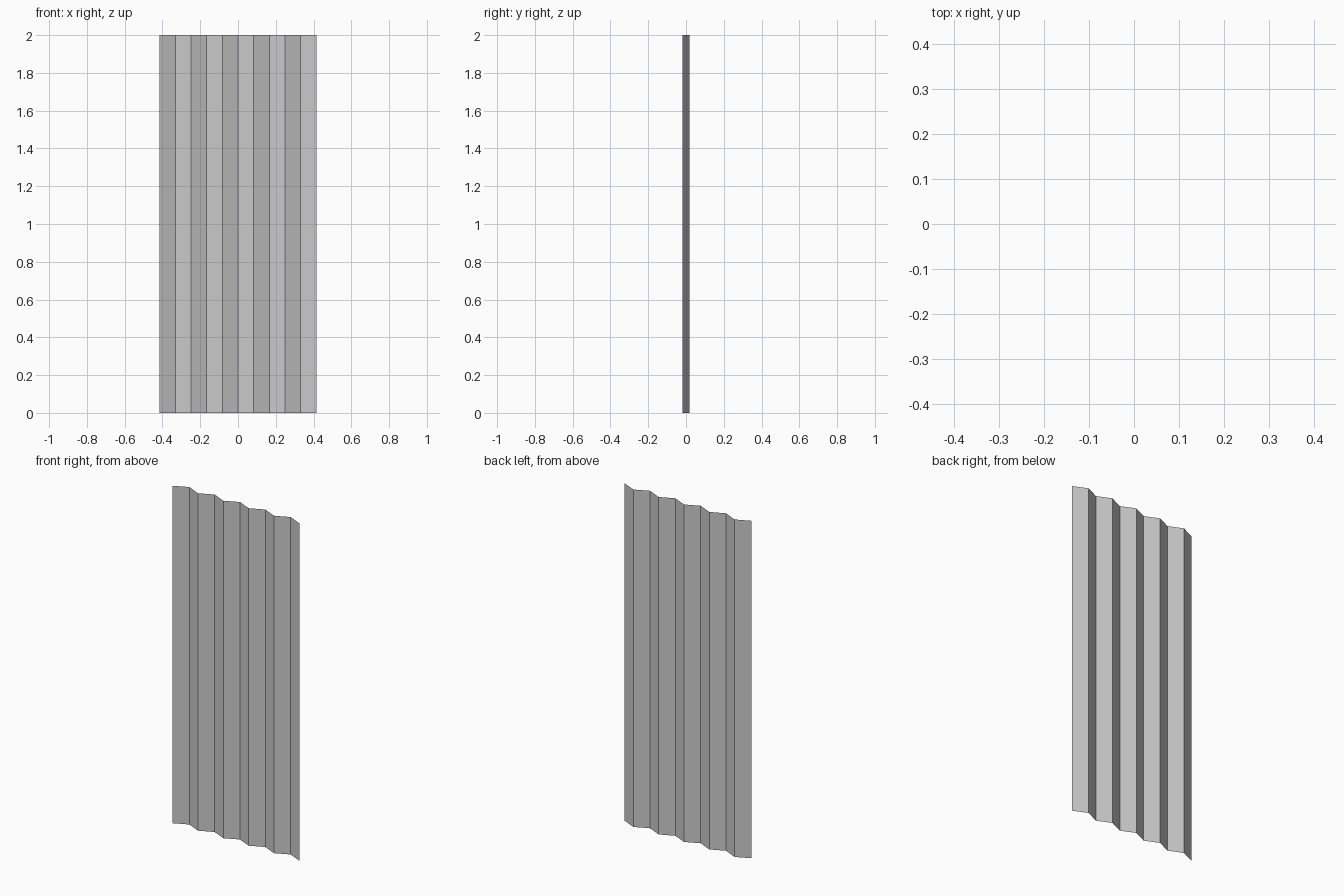
import bpy
import bmesh

if "Cube" in bpy.data.objects:
    bpy.data.objects.remove(bpy.data.objects["Cube"])

PANELS, WIDTH, HEIGHT, FOLD = 10, 0.83, 2.0, 0.019

# Zigzag fold line along the floor, extruded upward into a thin pleated sheet
bm = bmesh.new()
line = [bm.verts.new((-WIDTH / 2 + WIDTH * i / PANELS, FOLD if i % 2 else -FOLD, 0))
        for i in range(PANELS + 1)]
edges = [bm.edges.new(pair) for pair in zip(line, line[1:])]
result = bmesh.ops.extrude_edge_only(bm, edges=edges)
top = [g for g in result["geom"] if isinstance(g, bmesh.types.BMVert)]
bmesh.ops.translate(bm, verts=top, vec=(0, 0, HEIGHT))

# Make every panel face the front
bm.normal_update()
bmesh.ops.reverse_faces(bm, faces=[f for f in bm.faces if f.normal.y > 0])

mesh = bpy.data.meshes.new("pleated_panel")
bm.to_mesh(mesh)
bm.free()
bpy.context.collection.objects.link(bpy.data.objects.new("pleated_panel", mesh))
